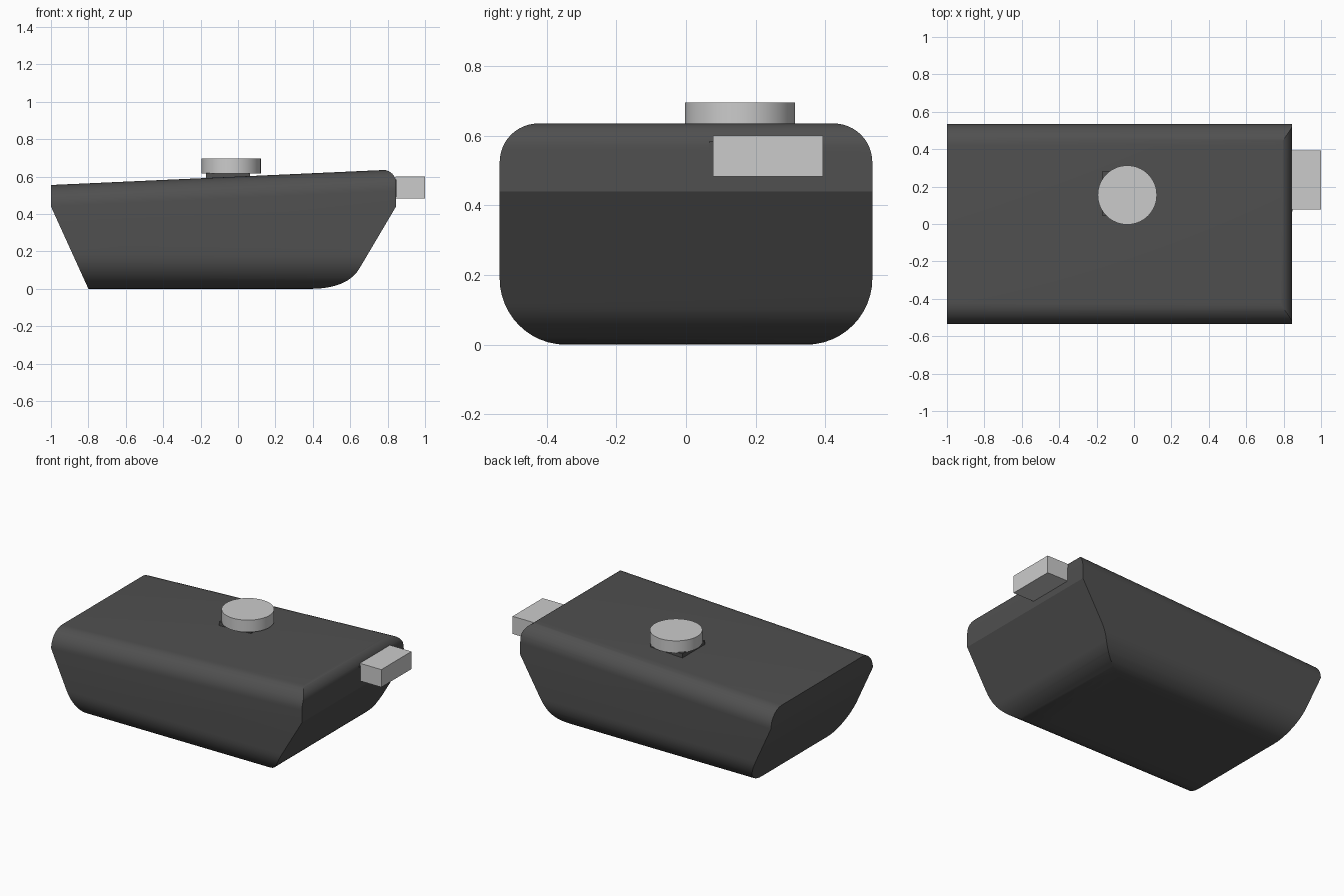
import bpy, bmesh, math

if "Cube" in bpy.data.objects:
    bpy.data.objects.remove(bpy.data.objects["Cube"])

dark = bpy.data.materials.new("dark_plastic")
dark.diffuse_color = (0.08, 0.08, 0.08, 1)
dark.use_nodes = True
dark.node_tree.nodes["Principled BSDF"].inputs["Base Color"].default_value = dark.diffuse_color


def finish(obj, mat=None):
    if mat:
        obj.data.materials.clear()
        obj.data.materials.append(mat)
    bpy.ops.object.select_all(action='DESELECT')
    obj.select_set(True)
    bpy.context.view_layer.objects.active = obj
    bpy.ops.object.shade_smooth_by_angle(angle=math.radians(25))
    return obj


def loft(name, rings):
    """Solid between two matching point loops."""
    bm = bmesh.new()
    a, b = [[bm.verts.new(p) for p in ring] for ring in rings]
    n = len(a)
    bm.faces.new(a)
    bm.faces.new(b)
    for i in range(n):
        j = (i + 1) % n
        bm.faces.new((a[i], a[j], b[j], b[i]))
    bmesh.ops.recalc_face_normals(bm, faces=bm.faces)
    mesh = bpy.data.meshes.new(name)
    bm.to_mesh(mesh)
    bm.free()
    obj = bpy.data.objects.new(name, mesh)
    bpy.context.collection.objects.link(obj)
    return obj


def box(name, lo, hi, mat=None):
    x0, y0, z0 = lo
    x1, y1, z1 = hi
    ring = [(x0, y0), (x1, y0), (x1, y1), (x0, y1)]
    return finish(loft(name, [[(x, y, z) for x, y in ring] for z in (z0, z1)]), mat)


def arc(cx, cz, r, a0, a1, n=12):
    return [(cx + r * math.cos(math.radians(a0 + (a1 - a0) * i / n)),
             cz + r * math.sin(math.radians(a0 + (a1 - a0) * i / n))) for i in range(n + 1)]


def quad(p, c, q, n=14):
    return [tuple((1 - t) ** 2 * p[k] + 2 * t * (1 - t) * c[k] + t * t * q[k] for k in (0, 1))
            for t in [i / n for i in range(n + 1)]]


# Rounded cross-section whose top follows the sloping lid
def section(x):
    top = 0.6 + 0.045 * x
    w, r, b = 0.535, 0.115, 0.19
    pts = (arc(w - b, b, b, -90, 0) + arc(w - r, top - r, r, 0, 90)
           + arc(r - w, top - r, r, 90, 180) + arc(b - w, b, b, 180, 270))
    return [(x, y, z) for y, z in pts]


body = loft("body", [section(-1.1), section(0.95)])

# Side profile, intersected with the section to make the tapered ends
profile = ([(-1, 0.7), (-1, 0.44), (-0.8, 0), (-0.79, -0.05), (0.385, -0.05)]
           + quad((0.385, 0), (0.585, 0), (0.65, 0.11))
           + [(0.845, 0.44)] + arc(0.775, 0.566, 0.07, 0, 90) + [(0.7, 0.66)])
cutter = loft("side_profile", [[(x, y, z) for x, z in profile] for y in (-0.7, 0.7)])
cutter.hide_render = True
mod = body.modifiers.new("ends", 'BOOLEAN')
mod.operation = 'INTERSECT'
mod.solver = 'EXACT'
mod.object = cutter
bpy.context.view_layer.objects.active = body
bpy.ops.object.modifier_apply(modifier=mod.name)
bpy.data.objects.remove(cutter)
finish(body, dark)

# Dial on a square socket
box("dial_socket", (-0.17, 0.045, 0.5), (0.065, 0.28, 0.62), dark)
bpy.ops.mesh.primitive_cylinder_add(vertices=64, radius=0.158, depth=0.08,
                                    location=(-0.036, 0.155, 0.656))
dial = bpy.context.object
dial.name = "dial"
finish(dial)

# End plug and its socket
box("plug_socket", (0.75, 0.068, 0.49), (0.848, 0.38, 0.585), dark)
box("plug", (0.842, 0.078, 0.483), (1.0, 0.394, 0.6))
